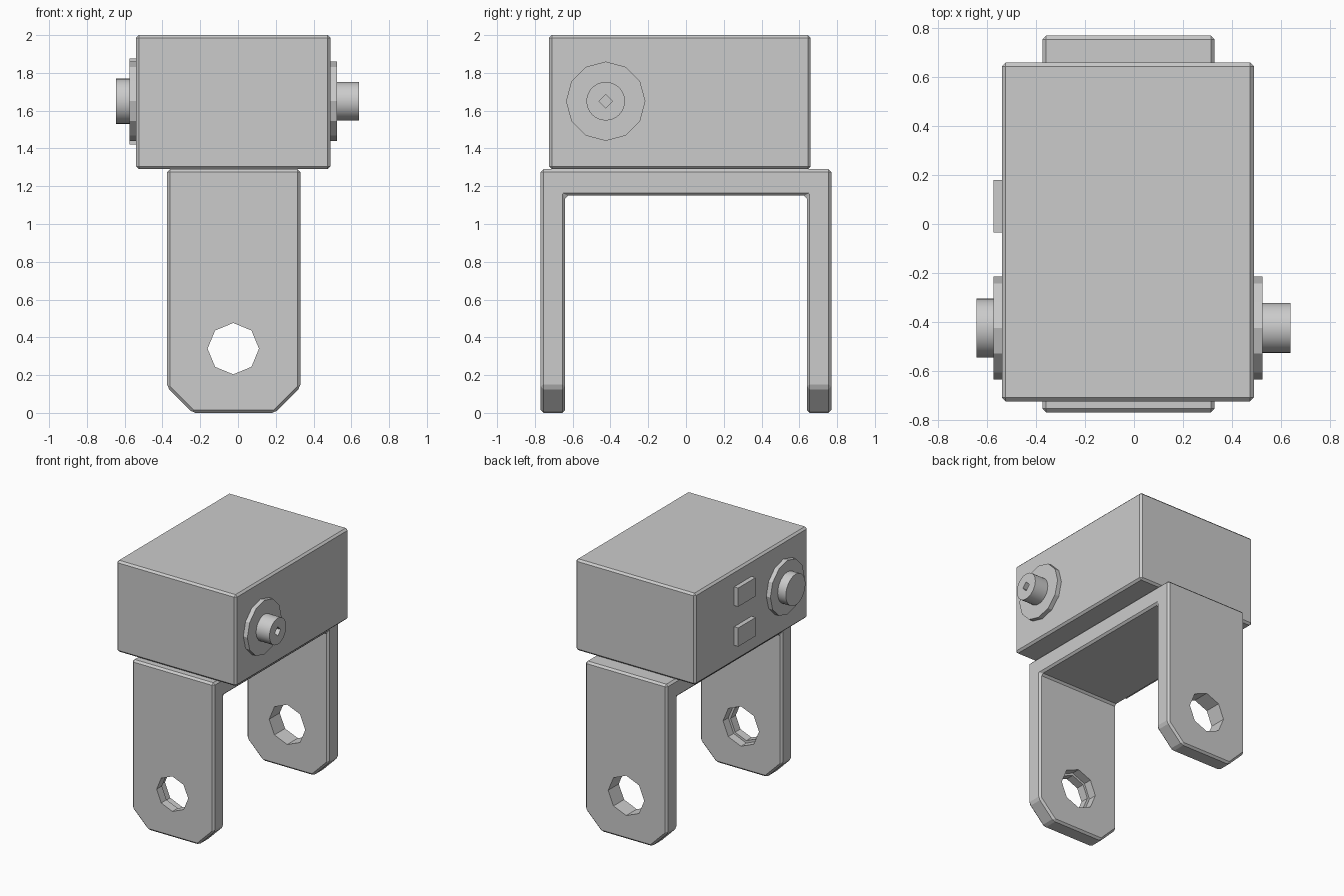
import bpy, bmesh, math
from mathutils import Vector

if "Cube" in bpy.data.objects:
    bpy.data.objects.remove(bpy.data.objects["Cube"])

grey = bpy.data.materials.new("grey")
grey.diffuse_color = (0.6, 0.6, 0.6, 1)
grey.use_nodes = True
grey.node_tree.nodes["Principled BSDF"].inputs["Base Color"].default_value = grey.diffuse_color


def finish(name, bm, bevel=0, smooth=False):
    bmesh.ops.recalc_face_normals(bm, faces=bm.faces)
    me = bpy.data.meshes.new(name)
    bm.to_mesh(me)
    bm.free()
    me.materials.append(grey)
    ob = bpy.data.objects.new(name, me)
    bpy.context.collection.objects.link(ob)
    if bevel:
        m = ob.modifiers.new("bevel", 'BEVEL')
        m.width = bevel
        m.segments = 1
        m.limit_method = 'ANGLE'
    if smooth:
        bpy.ops.object.select_all(action='DESELECT')
        ob.select_set(True)
        bpy.context.view_layer.objects.active = ob
        bpy.ops.object.shade_smooth_by_angle(angle=math.radians(25))
    return ob


def prism_bm(pts, axis, a, b):
    """Extrude a 2D outline along x (points are y,z) or y (points are x,z)."""
    bm = bmesh.new()
    put = (lambda p: (a, p[0], p[1])) if axis == 'x' else (lambda p: (p[0], a, p[1]))
    face = bm.faces.new([bm.verts.new(put(p)) for p in pts])
    ext = bmesh.ops.extrude_face_region(bm, geom=[face])
    move = Vector((b - a, 0, 0)) if axis == 'x' else Vector((0, b - a, 0))
    bmesh.ops.translate(bm, vec=move, verts=[v for v in ext['geom'] if isinstance(v, bmesh.types.BMVert)])
    return bm


def disc(name, c, r, n, axis, a, b, smooth=False):
    pts = [(c[0] + r * math.cos(math.tau * k / n), c[1] + r * math.sin(math.tau * k / n)) for k in range(n)]
    return finish(name, prism_bm(pts, axis, a, b), smooth=smooth)


def cut(ob, cutter):
    m = ob.modifiers.new("cut", 'BOOLEAN')
    m.operation = 'DIFFERENCE'
    m.solver = 'EXACT'
    m.object = cutter
    cutter.hide_render = True
    cutter.hide_viewport = True


def rect(u0, u1, v0, v1):
    return [(u0, v0), (u1, v0), (u1, v1), (u0, v1)]


# Main housing
finish("housing", prism_bm(rect(-0.725, 0.66, 1.29, 2.0), 'x', -0.54, 0.49), bevel=0.015)

# U-shaped bracket with chamfered feet
X0, X1, C = -0.375, 0.33, 0.135
u = [(-0.77, 0), (-0.64, 0), (-0.64, 1.15), (0.64, 1.15), (0.64, 0), (0.77, 0), (0.77, 1.29), (-0.77, 1.29)]
bm = prism_bm(u, 'x', X0, X1)
for x, s in ((X0 + C, -1), (X1 - C, 1)):
    bmesh.ops.bisect_plane(bm, geom=bm.verts[:] + bm.edges[:] + bm.faces[:], dist=1e-5,
                           plane_co=(x, 0, 0), plane_no=(s, 0, -1), clear_outer=True)
    bmesh.ops.holes_fill(bm, edges=[e for e in bm.edges if e.is_boundary], sides=0)
bracket = finish("bracket", bm, bevel=0.015)

# Octagonal pivot holes, the front one counterbored from inside
hole = (-0.025, 0.34)
cut(bracket, disc("front_hole_cutter", hole, 0.136, 8, 'y', -0.9, -0.68))
cut(bracket, disc("front_counterbore_cutter", hole, 0.155, 8, 'y', -0.705, -0.5))
cut(bracket, disc("back_hole_cutter", hole, 0.155, 8, 'y', 0.5, 0.9))

# Right flange and shaft with a small square socket
hub = (-0.425, 1.65)
disc("right_flange", hub, 0.21, 12, 'x', 0.48, 0.525)
shaft = disc("right_shaft", hub, 0.102, 32, 'x', 0.515, 0.64, smooth=True)
cut(shaft, disc("socket_cutter", hub, 0.036, 4, 'x', 0.59, 0.7))

# Left flange and knob
disc("left_flange", hub, 0.21, 12, 'x', -0.575, -0.53)
disc("left_knob", hub, 0.12, 32, 'x', -0.645, -0.565, smooth=True)

# Two small plates on the left side
for name, z in (("upper_plate", 1.73), ("lower_plate", 1.42)):
    finish(name, prism_bm(rect(-0.035, 0.18, z, z + 0.145), 'x', -0.575, -0.53))
